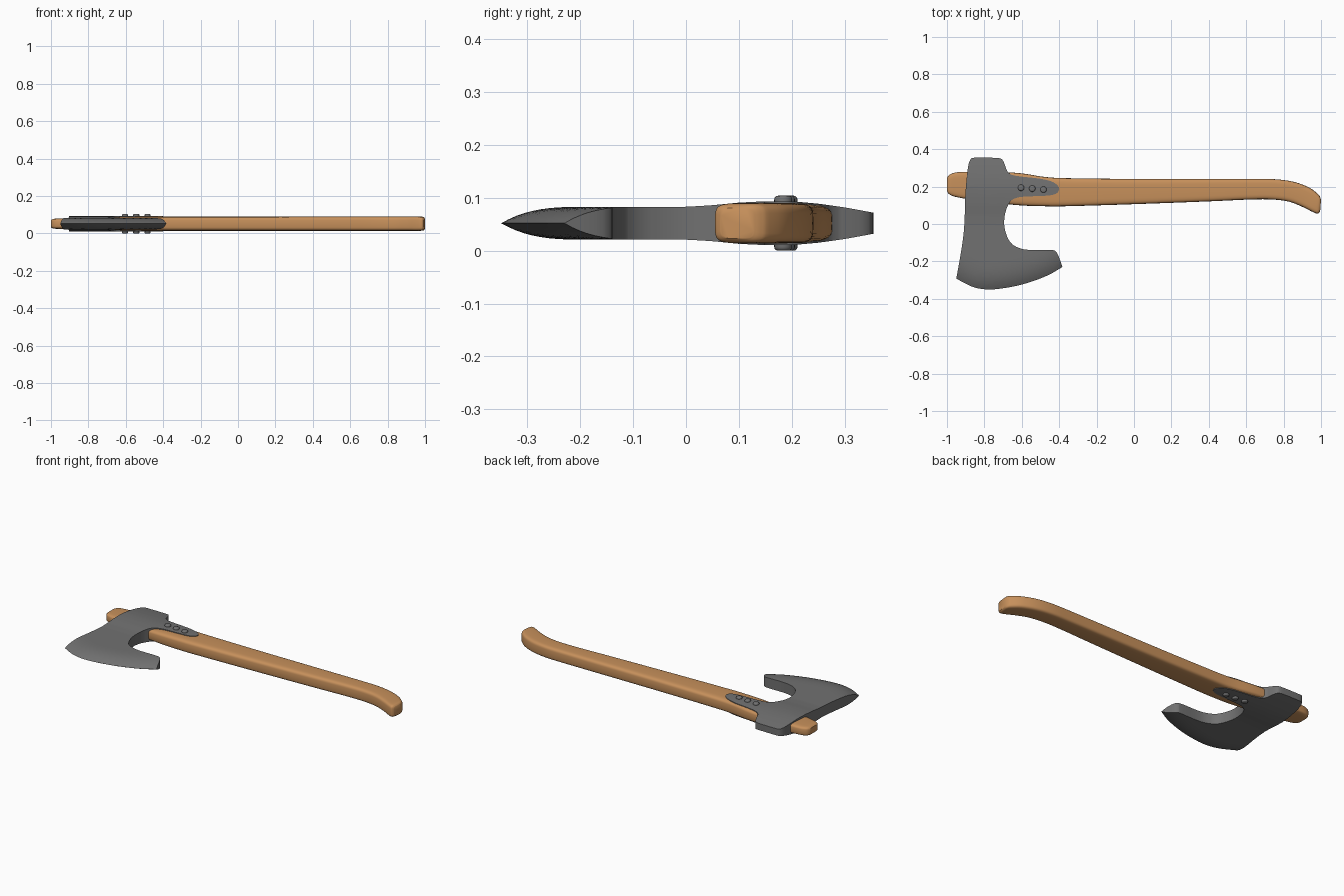
import bpy, bmesh, math
from mathutils import Vector
from mathutils.geometry import intersect_point_line

if "Cube" in bpy.data.objects:
    bpy.data.objects.remove(bpy.data.objects["Cube"])

ZC = 0.052  # mid-plane of the axe lying on its side


def material(name, color):
    m = bpy.data.materials.new(name)
    m.diffuse_color = (*color, 1)
    m.use_nodes = True
    m.node_tree.nodes["Principled BSDF"].inputs["Base Color"].default_value = m.diffuse_color
    return m


wood = material("warm wood", (0.57, 0.28, 0.105))
steel = material("dark steel", (0.165, 0.165, 0.165))


def spline(pts, n):
    """Catmull-Rom curve through tuples of any dimension."""
    out = []
    for i in range(len(pts) - 1):
        p0, p1, p2, p3 = pts[max(i - 1, 0)], pts[i], pts[i + 1], pts[min(i + 2, len(pts) - 1)]
        for k in range(n):
            t = k / n
            out.append(tuple(0.5 * (2 * b + (c - a) * t + (2 * a - 5 * b + 4 * c - d) * t * t
                                    + (3 * b - a - 3 * c + d) * t ** 3)
                             for a, b, c, d in zip(p0, p1, p2, p3)))
    return out + [tuple(pts[-1])]


def finish(bm, name, mat, angle):
    bmesh.ops.recalc_face_normals(bm, faces=bm.faces[:])
    me = bpy.data.meshes.new(name)
    bm.to_mesh(me)
    bm.free()
    me.materials.append(mat)
    ob = bpy.data.objects.new(name, me)
    bpy.context.collection.objects.link(ob)
    bpy.ops.object.select_all(action='DESELECT')
    ob.select_set(True)
    bpy.context.view_layer.objects.active = ob
    bpy.ops.object.shade_smooth_by_angle(angle=math.radians(angle))
    return ob


# Handle: lofted rounded sections (top x, top y, bottom x, bottom y, half thickness)
sections = [
    (-1.0, 0.245, -1.0, 0.175, 0.019), (-0.985, 0.264, -0.985, 0.157, 0.026),
    (-0.94, 0.277, -0.94, 0.142, 0.028), (-0.82, 0.279, -0.82, 0.122, 0.031),
    (-0.68, 0.277, -0.68, 0.106, 0.034), (-0.58, 0.268, -0.58, 0.098, 0.037),
    (-0.48, 0.252, -0.48, 0.095, 0.038), (-0.36, 0.245, -0.36, 0.095, 0.038),
    (0.0, 0.241, 0.0, 0.106, 0.038), (0.4, 0.241, 0.4, 0.121, 0.038),
    (0.63, 0.241, 0.62, 0.131, 0.038), (0.76, 0.239, 0.74, 0.131, 0.038),
    (0.86, 0.224, 0.83, 0.119, 0.038), (0.94, 0.193, 0.90, 0.092, 0.038),
    (0.985, 0.158, 0.95, 0.067, 0.038), (0.996, 0.142, 0.981, 0.055, 0.036),
    (1.0, 0.128, 0.995, 0.066, 0.029)]
bm = bmesh.new()
N, rings = 32, []
for xt, yt, xb, yb, h in spline(sections, 4):
    ring = []
    for k in range(N):
        a = 2 * math.pi * k / N
        c, s = math.cos(a), math.sin(a)
        u = math.copysign(abs(c) ** 0.42, c)
        w = math.copysign(abs(s) ** 0.42, s)
        f = (u + 1) / 2
        ring.append(bm.verts.new((xb + (xt - xb) * f, yb + (yt - yb) * f, ZC + h * w)))
    rings.append(ring)
for r, q in zip(rings, rings[1:]):
    for k in range(N):
        bm.faces.new((r[k], r[(k + 1) % N], q[(k + 1) % N], q[k]))
bm.faces.new(rings[0])
bm.faces.new(rings[-1])
finish(bm, "handle", wood, 40)

# Axe head: outline = poll, langet and beard, then cutting edge, then back edge
beard = [(-0.872, 0.348), (-0.85, 0.355), (-0.73, 0.353), (-0.703, 0.342), (-0.69, 0.315),
         (-0.675, 0.279), (-0.635, 0.258), (-0.5, 0.242), (-0.435, 0.225), (-0.408, 0.205),
         (-0.4, 0.187), (-0.412, 0.165), (-0.45, 0.153), (-0.52, 0.149), (-0.61, 0.144),
         (-0.66, 0.122), (-0.688, 0.06), (-0.693, -0.016), (-0.664, -0.095), (-0.612, -0.129),
         (-0.55, -0.139), (-0.445, -0.139), (-0.42, -0.146), (-0.404, -0.17), (-0.383, -0.23)]
edge = [(-0.383, -0.23), (-0.46, -0.274), (-0.56, -0.312), (-0.66, -0.337), (-0.77, -0.35),
        (-0.86, -0.337), (-0.95, -0.292)]
back = [(-0.95, -0.292), (-0.92, -0.12), (-0.907, 0.0), (-0.902, 0.15), (-0.892, 0.27),
        (-0.883, 0.325), (-0.872, 0.348)]
cut = spline(edge, 4)
outline = spline(beard, 3)[:-1] + cut[:-1] + spline(back, 3)[:-1]
cut_pts = [Vector((x, y, 0)) for x, y in cut]
# half thickness across the head, (y, half)
profile = [(-0.4, 0.031), (0.0, 0.031), (0.05, 0.034), (0.1, 0.039), (0.15, 0.0415),
           (0.2, 0.0415), (0.25, 0.037), (0.3, 0.030), (0.36, 0.019)]


def half_thickness(p):
    for (y0, h0), (y1, h1) in zip(profile, profile[1:]):
        if y0 <= p.y <= y1:
            h = h0 + (h1 - h0) * (p.y - y0) / (y1 - y0)
            break
    d = 1.0
    for a, b in zip(cut_pts, cut_pts[1:]):
        q, t = intersect_point_line(p, a, b)
        t = min(max(t, 0), 1)
        d = min(d, (p - a.lerp(b, t)).length)
    return h * (1 - (1 - min(d / 0.16, 1)) ** 3)


bm = bmesh.new()
face = bm.faces.new([bm.verts.new((x, y, -1)) for x, y in outline])
ext = bmesh.ops.extrude_face_region(bm, geom=[face], use_keep_orig=True)
bmesh.ops.translate(bm, verts=[v for v in ext["geom"] if isinstance(v, bmesh.types.BMVert)], vec=(0, 0, 2))
bmesh.ops.triangulate(bm, faces=[f for f in bm.faces if len(f.verts) > 4])
# slice into a grid so the thickness can vary
slices = [((0, -0.335 + 0.015 * k, 0), (0, 1, 0)) for k in range(16)]
slices += [((0, -0.08 + 0.025 * k, 0), (0, 1, 0)) for k in range(18)]
slices += [((-0.93 + 0.025 * k, 0, 0), (1, 0, 0)) for k in range(22)]
for co, no in slices:
    bmesh.ops.bisect_plane(bm, geom=bm.verts[:] + bm.edges[:] + bm.faces[:], dist=1e-5,
                           plane_co=co, plane_no=no)
for v in bm.verts:
    v.co.z = ZC + math.copysign(half_thickness(Vector((v.co.x, v.co.y, 0))), v.co.z)
bmesh.ops.remove_doubles(bm, verts=bm.verts[:], dist=2e-4)
finish(bm, "axe_head", steel, 35)

# Rivets through the langet, domed on both sides
for i, (x, y) in enumerate([(-0.604, 0.194), (-0.544, 0.189), (-0.484, 0.184)]):
    bm = bmesh.new()
    bmesh.ops.create_cone(bm, cap_ends=True, segments=20, radius1=0.017, radius2=0.017, depth=0.104)
    rims = [e for e in bm.edges if abs(e.verts[0].co.z - e.verts[1].co.z) < 1e-5]
    bmesh.ops.bevel(bm, geom=rims, offset=0.007, segments=3, profile=0.5, affect='EDGES')
    bmesh.ops.translate(bm, verts=bm.verts[:], vec=(x, y, ZC))
    finish(bm, "rivet_%d" % (i + 1), steel, 40)
